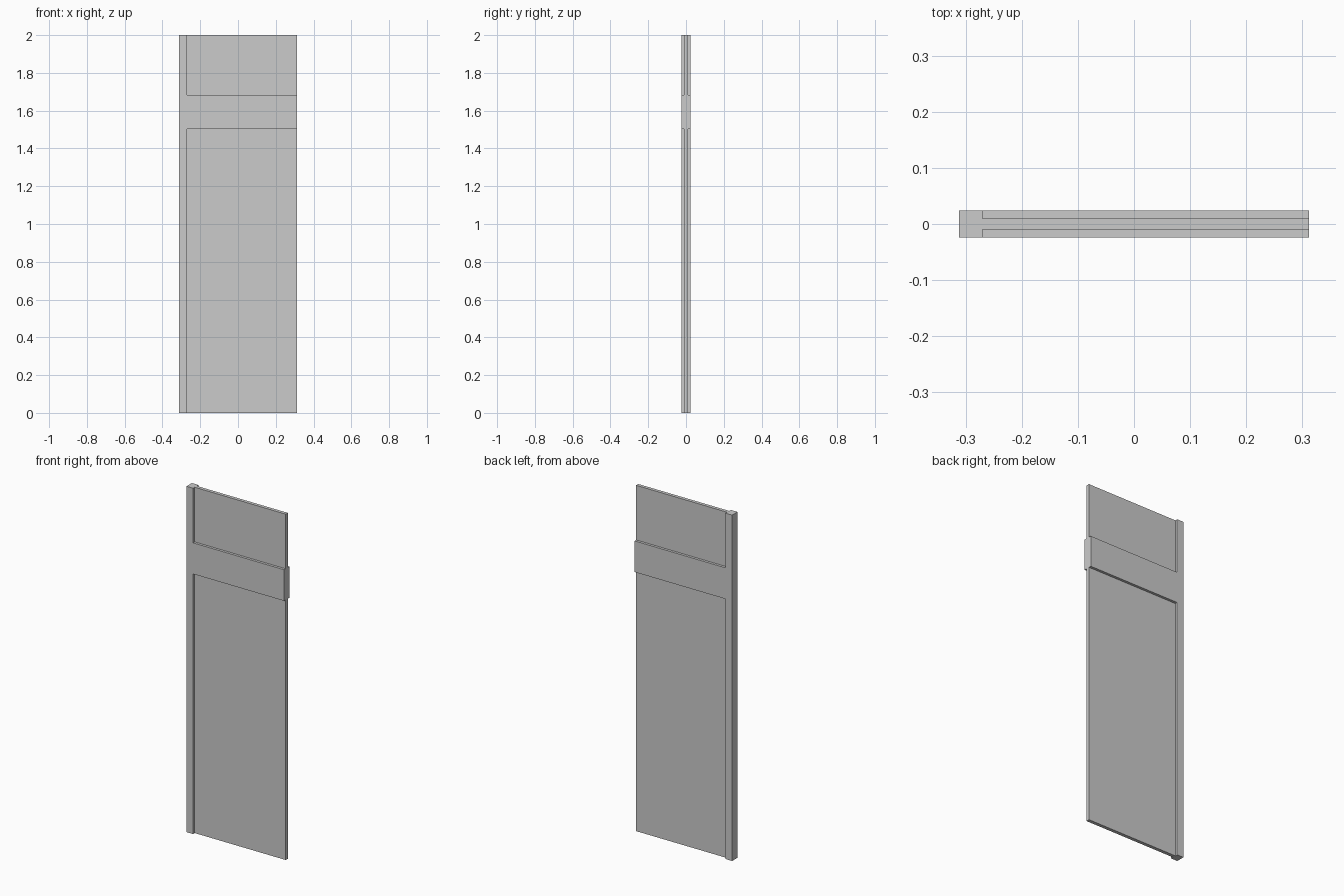
import bpy

if "Cube" in bpy.data.objects:
    bpy.data.objects.remove(bpy.data.objects["Cube"])

HALF_W, HALF_T, HEIGHT = 0.312, 0.0245, 2.0
STILE_X = -0.27            # inner edge of the side stile
PANEL_T = 0.0098           # half thickness of the thin panel
RAIL_Z = (1.504, 1.684)    # bottom and top of the cross rail
OVER = 0.1                 # cutter overshoot


def box(name, x, y, z):
    """Box from (min, max) ranges on each axis."""
    bpy.ops.mesh.primitive_cube_add(size=1)
    ob = bpy.context.object
    ob.name = name
    for v in ob.data.vertices:
        v.co = [r[0] if c < 0 else r[1] for c, r in zip(v.co, (x, y, z))]
    return ob


# Full-thickness slab: what stays uncut becomes the stile and rail
door = box("door_panel", (-HALF_W, HALF_W), (-HALF_T, HALF_T), (0, HEIGHT))

# Recesses above and below the rail, on both faces
cutters = []
for side, y in (("front", (-HALF_T - OVER, -PANEL_T)), ("back", (PANEL_T, HALF_T + OVER))):
    for part, z in (("lower", (-OVER, RAIL_Z[0])), ("upper", (RAIL_Z[1], HEIGHT + OVER))):
        cutter = box(f"{side}_{part}_recess_cutter", (STILE_X, HALF_W + OVER), y, z)
        cutter.hide_render = True
        mod = door.modifiers.new(cutter.name, 'BOOLEAN')
        mod.operation, mod.solver, mod.object = 'DIFFERENCE', 'EXACT', cutter
        cutters.append(cutter)

# Apply the cuts and remove the helpers
bpy.ops.object.select_all(action='DESELECT')
door.select_set(True)
bpy.context.view_layer.objects.active = door
for mod in list(door.modifiers):
    bpy.ops.object.modifier_apply(modifier=mod.name)
for cutter in cutters:
    bpy.data.objects.remove(cutter)
